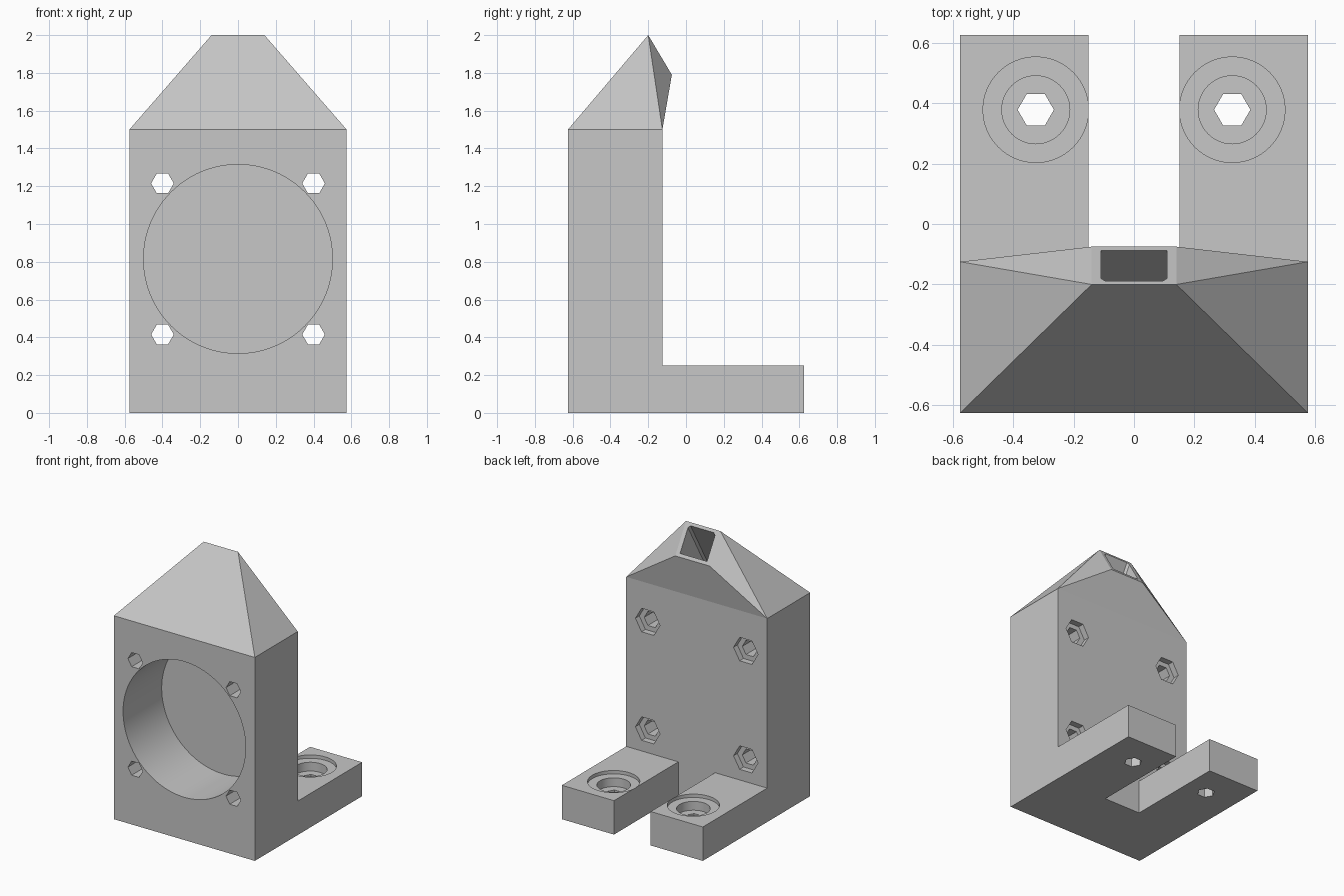
import bpy
import bmesh
from math import cos, sin, tau, radians
from mathutils import Vector, Matrix

cube = bpy.data.objects.get("Cube")
if cube:
    bpy.data.objects.remove(cube, do_unlink=True)

# Single grey plastic
grey = bpy.data.materials.new("plain_grey")
grey.use_nodes = True
colour = (0.57, 0.57, 0.57, 1)
grey.diffuse_color = colour
bsdf = next(n for n in grey.node_tree.nodes if n.type == 'BSDF_PRINCIPLED')
bsdf.inputs["Base Color"].default_value = colour


def finish(bm, name):
    bmesh.ops.recalc_face_normals(bm, faces=bm.faces[:])
    mesh = bpy.data.meshes.new(name)
    bm.to_mesh(mesh)
    bm.free()
    mesh.materials.append(grey)
    obj = bpy.data.objects.new(name, mesh)
    bpy.context.collection.objects.link(obj)
    return obj


def prism(name, points, sweep):
    """Extrude a closed outline of 3D points along a vector."""
    bm = bmesh.new()
    face = bm.faces.new([bm.verts.new(p) for p in points])
    out = bmesh.ops.extrude_face_region(bm, geom=[face], use_keep_orig=True)
    new = [v for v in out["geom"] if isinstance(v, bmesh.types.BMVert)]
    bmesh.ops.translate(bm, verts=new, vec=sweep)
    return finish(bm, name)


def rod(name, centre, radius, sweep, sides):
    """Regular prism with its first corner towards +x."""
    sweep, centre = Vector(sweep), Vector(centre)
    u = Vector((1, 0, 0))
    v = sweep.normalized().cross(u)
    ring = [centre + radius * (u * cos(tau * i / sides) + v * sin(tau * i / sides))
            for i in range(sides)]
    return prism(name, ring, sweep)


def combine(target, tool, operation):
    """Apply a boolean and discard the tool."""
    mod = target.modifiers.new("bool", 'BOOLEAN')
    mod.operation, mod.solver, mod.object = operation, 'EXACT', tool
    tool.hide_render = True
    graph = bpy.context.evaluated_depsgraph_get()
    mesh = bpy.data.meshes.new_from_object(target.evaluated_get(graph))
    target.modifiers.clear()
    target.data = mesh
    bpy.data.objects.remove(tool, do_unlink=True)


half, front, back, foot_end = 0.575, -0.625, -0.125, 0.625
shoulder, foot_top = 1.5, 0.25

# Upright block with foot, as an L profile swept across the width
outline = [(front, 0), (foot_end, 0), (foot_end, foot_top),
           (back, foot_top), (back, shoulder), (front, shoulder)]
bracket = prism("mounting_bracket", [(-half, y, z) for y, z in outline], (2 * half, 0, 0))

# Gap that splits the foot in two
gap = [(-0.15, back, -0.1), (0.15, back, -0.1), (0.15, 0.8, -0.1), (-0.15, 0.8, -0.1)]
combine(bracket, prism("foot_gap", gap, (0, 0, 0.6)), 'DIFFERENCE')

# Tapered cap with a sloping rear outlet face
bm = bmesh.new()
for s in (-1, 1):
    for p in ((half, front, shoulder), (half, back, shoulder),
              (0.14, -0.2, 2), (0.14, -0.075, 1.79)):
        bm.verts.new((s * p[0], p[1], p[2]))
bmesh.ops.convex_hull(bm, input=bm.verts[:])
bmesh.ops.dissolve_limit(bm, angle_limit=radians(0.5), verts=bm.verts[:], edges=bm.edges[:])
combine(bracket, finish(bm, "tapered_cap"), 'UNION')

# Large blind bore in the front
combine(bracket, rod("front_bore", (0, front - 0.1, 0.815), 0.5, (0, 0.55, 0), 96), 'DIFFERENCE')

# Cable channel from the outlet face down into the bore, front corners chamfered
w, d, c = 0.11, 0.086, 0.015
section = [(-w, d), (w, d), (w, -d + c), (w - c, -d), (-w + c, -d), (-w, -d + c)]
turn = Matrix.Rotation(radians(-30), 3, 'X')
mouth = Vector((0, -0.14, 1.893))
axis = turn @ Vector((0, 0, 1))
start = mouth + axis * 0.3
channel = [start + turn @ Vector((x, y, 0)) for x, y in section]
combine(bracket, prism("cable_channel", channel, axis * -1.05), 'DIFFERENCE')

for s in (-1, 1):
    # Corner bolt holes with nut recesses at the back
    for z in (0.415, 1.215):
        combine(bracket, rod("bolt_hole", (s * 0.4, -0.8, z), 0.06, (0, 1, 0), 6), 'DIFFERENCE')
        combine(bracket, rod("nut_recess", (s * 0.4, -0.17, z), 0.1, (0, 0.2, 0), 6), 'DIFFERENCE')
    # Stepped screw holes in the feet
    for radius, depth, sides in ((0.1745, 0.025, 64), (0.1125, 0.09, 48), (0.06, 0.4, 6)):
        tool = rod("screw_hole", (s * 0.325, 0.378, foot_top - depth), radius,
                   (0, 0, depth + 0.1), sides)
        combine(bracket, tool, 'DIFFERENCE')

# Smooth the round walls, keep the edges crisp
bpy.ops.object.select_all(action='DESELECT')
bracket.select_set(True)
bpy.context.view_layer.objects.active = bracket
bpy.ops.object.shade_smooth_by_angle(angle=radians(9))
